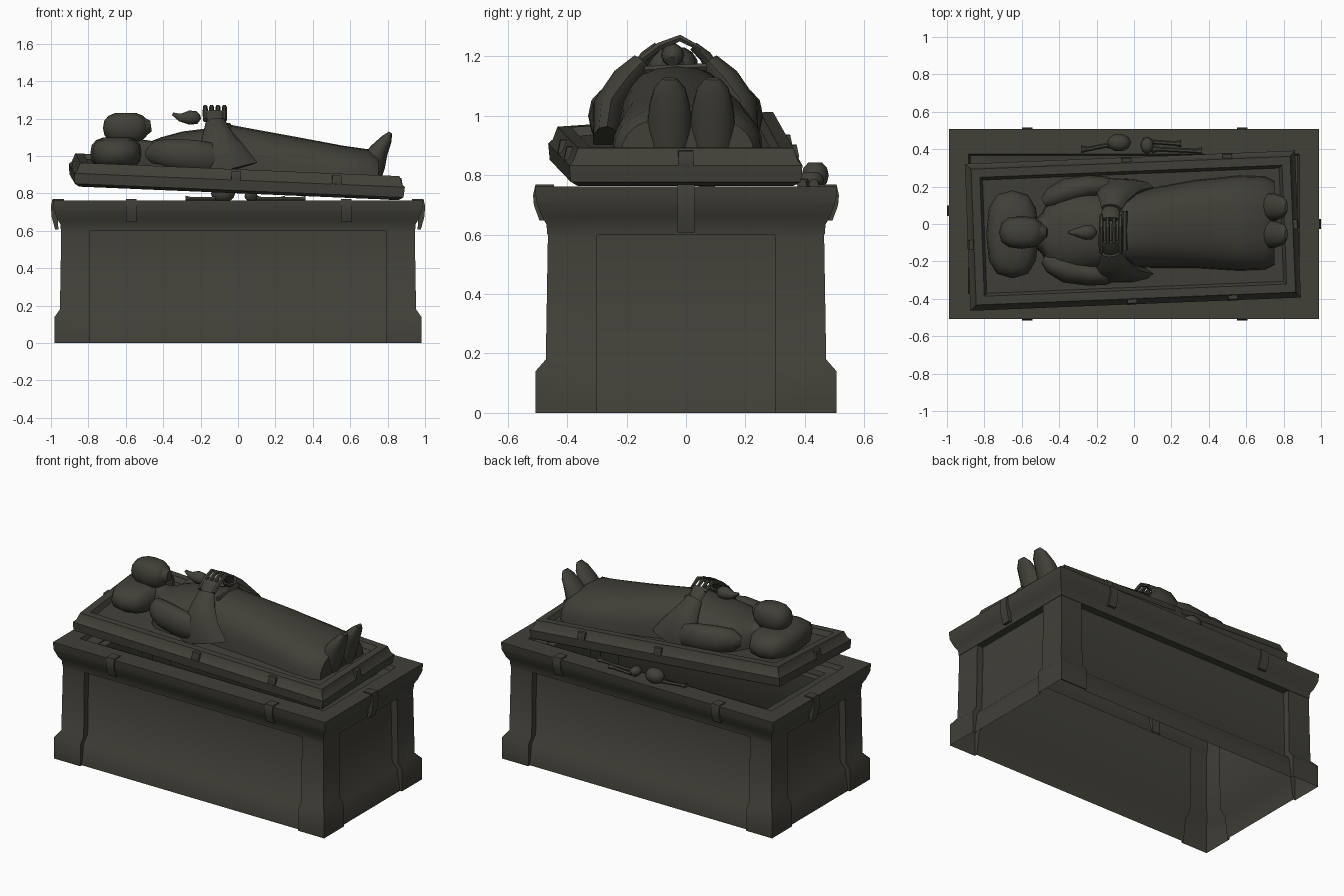
import bpy, bmesh, math
from mathutils import Vector, Matrix

if "Cube" in bpy.data.objects:
    bpy.data.objects.remove(bpy.data.objects["Cube"])

stone = bpy.data.materials.new("dark_stone")
stone.diffuse_color = (0.052, 0.050, 0.039, 1)
stone.use_nodes = True
stone.node_tree.nodes["Principled BSDF"].inputs["Base Color"].default_value = stone.diffuse_color


def loft(name, loops, cap_start=True, cap_end=True, M=Matrix()):
    """Skin a list of equal-length closed loops."""
    bm = bmesh.new()
    rings = [[bm.verts.new(M @ Vector(p)) for p in lp] for lp in loops]
    n = len(rings[0])
    for a, b in zip(rings, rings[1:]):
        for i in range(n):
            j = (i + 1) % n
            bm.faces.new((a[i], a[j], b[j], b[i]))
    if cap_start:
        bm.faces.new(rings[0][::-1])
    if cap_end:
        bm.faces.new(rings[-1])
    bmesh.ops.remove_doubles(bm, verts=bm.verts, dist=1e-5)
    bmesh.ops.recalc_face_normals(bm, faces=bm.faces)
    me = bpy.data.meshes.new(name)
    bm.to_mesh(me)
    bm.free()
    me.materials.append(stone)
    ob = bpy.data.objects.new(name, me)
    bpy.context.collection.objects.link(ob)
    return ob


def tube(name, pts, n=10):
    """Tube through points (x, y, z, r_a, r_b)."""
    P = [Vector(p[:3]) for p in pts]
    loops = []
    for i, p in enumerate(pts):
        d = (P[min(i + 1, len(P) - 1)] - P[max(i - 1, 0)]).normalized()
        a = Vector((1, 0, 0)) if abs(d.x) < 0.8 else Vector((0, 1, 0))
        a = (a - d * a.dot(d)).normalized()
        b = d.cross(a)
        loops.append([P[i] + a * p[3] * math.cos(t) + b * p[-1] * math.sin(t)
                      for t in (2 * math.pi * k / n for k in range(n))])
    return loft(name, loops)


def blob(name, c, s, power=1.0, n=12, m=8):
    """Super-ellipsoid lump."""
    def pw(v):
        return math.copysign(abs(v) ** power, v)
    loops = []
    for i in range(1, m):
        f = math.pi * i / m - math.pi / 2
        loops.append([(c[0] + s[0] * pw(math.cos(f)) * pw(math.cos(t)),
                       c[1] + s[1] * pw(math.cos(f)) * pw(math.sin(t)),
                       c[2] + s[2] * pw(math.sin(f)))
                      for t in (2 * math.pi * k / n for k in range(n))])
    return loft(name, loops)


# --- chest: corner piers, recessed panels, plinth and cornice in one shell
def plan(z, px, py, qx, qy):
    ix, iy = 0.79, 0.30
    quad = [(qx, iy), (px, iy), (px, py), (ix, py), (ix, qy)]
    out = []
    for sx, sy, rev in ((1, 1, 0), (-1, 1, 1), (-1, -1, 0), (1, -1, 1)):
        q = quad[::-1] if rev else quad
        out += [(sx * x, sy * y, z) for x, y in q]
    return out


levels = [(0, .98, .507, .965, .49), (.14, .98, .507, .945, .47),
          (.18, .952, .472, .91, .43), (.60, .945, .465, .90, .42)]
levels += [(z, x, x - .48, x, x - .48) for z, x in
           ((.601, .947), (.635, .95), (.66, .965), (.70, .98), (.715, .985), (.762, .988))]
# rim steps down to a ledge hidden under the lid
levels += [(.762, .885, .375, .885, .375), (.735, .875, .365, .875, .365),
           (.725, .80, .305, .80, .305)]
loft("chest", [plan(*v) for v in levels], False, False)

# --- lid: tilted and twisted slab with a sunken top, back corner at the head lifted
L = (Matrix.Translation((-.01, -.036, .80)) @ Matrix.Rotation(math.radians(2.3), 4, 'Z')
     @ Matrix.Rotation(math.radians(2.4), 4, 'Y'))
HX, HY = .885, .393


def rect(inset, z):
    x, y = HX - inset, HY - inset
    return [(x, y, z), (-x, y, z + .05), (-x, -y, z), (x, -y, z)]


loft("lid", [rect(*v) for v in ((.03, 0), (.005, .015), (0, .07), (.015, .085), (.03, .128),
                                (.075, .128), (.09, .098))], M=L)


# --- clamps hooked over the edges
def clamp(name, x, y, ang, ztop, h, M=Matrix(), w=.028):
    prof = [(-.06, .007), (.002, .007), (.010, -.03), (.007, -.55 * h),
            (-.012, -h), (-.03, -h), (-.02, -.005), (-.06, -.003)]
    T = M @ Matrix.Translation((x, y, ztop)) @ Matrix.Rotation(ang, 4, 'Z')
    loft(name, [[(o, s * w, z) for o, z in prof] for s in (-1, 1)], M=T)


R = math.pi / 2
for x in (-.57, .58):
    clamp("chest_clamp_front", x, -.505, -R, .762, .115)
    clamp("chest_clamp_back", x, .505, R, .762, .115)
clamp("chest_clamp_right", .99, 0, 0, .762, .155)
clamp("chest_clamp_left", -.99, .07, 2 * R, .762, .155)
for x in (-.02, .52):
    clamp("lid_clamp_front", x, -HY + .008, -R, .112, .08, L, .025)
    clamp("lid_clamp_back", x, HY - .008, R, .128 - .02 * x, .08, L, .025)
clamp("lid_clamp_right", HX - .008, 0, 0, .112, .09, L, .025)
clamp("lid_clamp_left", -HX + .008, -.04, 2 * R, .130, .09, L, .025)

# --- effigy: robed body lofted from half-oval sections (x, y centre, half width, top)
body = [(-.55, -.05, .06, 1.09), (-.49, -.05, .11, 1.085), (-.46, -.05, .185, 1.08),
        (-.41, -.045, .225, 1.10), (-.30, -.04, .235, 1.13), (-.18, -.04, .22, 1.145),
        (-.06, -.03, .20, 1.17), (.10, -.02, .215, 1.14), (.32, 0, .235, 1.10),
        (.56, .005, .255, 1.055), (.70, .005, .25, 1.035), (.75, .005, .225, 1.0)]
loops = []
for x, yc, w, zt in body:
    zb = .885 - .042 * x
    lp = []
    for k in range(13):
        t = math.pi * k / 12
        c = math.cos(t)
        lp.append((x, yc + w * math.copysign(abs(c) ** .8, c),
                   zb + (zt - zb) * max(0, math.sin(t)) ** .75))
    loops.append(lp)
loft("robed_body", loops)

# --- pillow and head
blob("pillow", (-.65, -.055, 1.015), (.14, .235, .09), .75)
blob("head", (-.60, -.045, 1.15), (.122, .088, .085), .8)
tube("chin", [(-.58, -.045, 1.15, .08, .07), (-.50, -.045, 1.155, .055, .055),
              (-.465, -.045, 1.16, .025, .03)])

# --- arms, draped sleeves and palms on both sides
YC = -.035
for s, side in ((-1, "front"), (1, "back")):
    tube("upper_arm_" + side,
         [(-.48, YC + s * .15, 1.01, .03, .03), (-.44, YC + s * .175, 1.015, .055, .07),
          (-.36, YC + s * .21, 1.01, .07, .085), (-.24, YC + s * .235, 1.0, .06, .09),
          (-.15, YC + s * .235, .99, .055, .085), (-.08, YC + s * .23, .97, .03, .04)])
    tube("sleeve_" + side,
         [(-.06, YC + s * .235, .92, .17, .045), (-.09, YC + s * .225, 1.03, .125, .055),
          (-.11, YC + s * .17, 1.12, .08, .05), (-.12, YC + s * .115, 1.18, .055, .035)])
    tube("palm_" + side,
         [(-.12, YC + s * .13, 1.15, .035, .025), (-.125, YC + s * .10, 1.20, .05, .022),
          (-.125, YC + s * .06, 1.235, .055, .016)])

# --- clasped fingers
for i in range(4):
    x = -.175 + .034 * i
    tube("finger", [(x, -.15, 1.19, .013), (x, -.09, 1.235, .014),
                    (x, -.02, 1.262, .013), (x, .05, 1.225, .009)], 6)

# --- held bud and cross bar
tube("held_bud", [(-.35, -.045, 1.225, .008), (-.31, -.045, 1.205, .022),
                  (-.26, -.045, 1.205, .04), (-.22, -.045, 1.205, .036), (-.20, -.045, 1.21, .012)])
tube("cross_bar", [(-.05, -.14, 1.155, .014), (-.05, .07, 1.165, .014)], 6)

# --- upturned feet
for y in (-.055, .09):
    tube("foot", [(.69, y, .87, .07, .075), (.72, y, .96, .07, .08),
                  (.755, y, 1.03, .05, .072), (.795, y, 1.09, .03, .055),
                  (.815, y, 1.125, .01, .025)])

# --- remains lying on the back rim
blob("rim_skull", (-.08, .435, .80), (.065, .048, .05), 1, 10, 6)
blob("rim_lump", (.07, .42, .785), (.035, .045, .03), 1, 8, 6)
for x0, y0, x1, y1 in ((.10, .40, .36, .39), (.05, .44, .25, .43), (-.28, .40, -.12, .42)):
    tube("rim_bone", [(x0, y0, .77, .02), (x0 + .03, y0, .77, .011),
                      (x1 - .03, y1, .77, .011), (x1, y1, .77, .018)], 6)

# --- smooth shading with crisp edges
for ob in bpy.context.collection.objects:
    ob.select_set(True)
    bpy.context.view_layer.objects.active = ob
bpy.ops.object.shade_smooth_by_angle(angle=math.radians(48))
